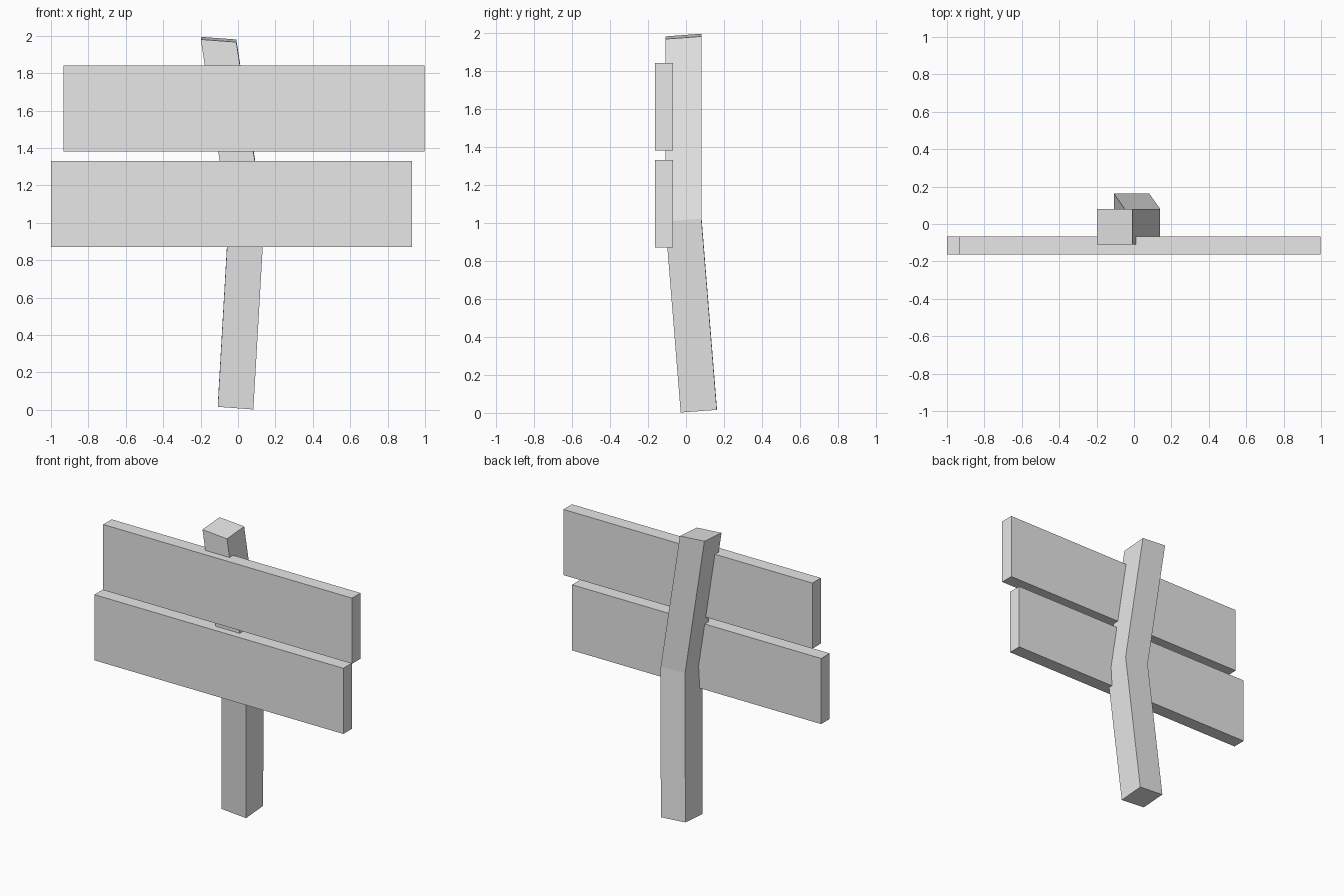
import bpy
import bmesh

cube = bpy.data.objects.get("Cube")
if cube:
    bpy.data.objects.remove(cube, do_unlink=True)

GREY = (0.8, 0.8, 0.8, 1.0)
grey = bpy.data.materials.new("plain_grey")
grey.use_nodes = True
grey.diffuse_color = GREY
grey.node_tree.nodes["Principled BSDF"].inputs["Base Color"].default_value = GREY


def loft(name, sections):
    """Skin a closed solid through four-cornered sections."""
    bm = bmesh.new()
    rings = [[bm.verts.new(p) for p in s] for s in sections]
    bm.faces.new(rings[0])
    bm.faces.new(rings[-1])
    for low, high in zip(rings, rings[1:]):
        for i in range(4):
            j = (i + 1) % 4
            bm.faces.new((low[i], low[j], high[j], high[i]))
    bmesh.ops.recalc_face_normals(bm, faces=bm.faces)
    mesh = bpy.data.meshes.new(name)
    bm.to_mesh(mesh)
    bm.free()
    mesh.materials.append(grey)
    obj = bpy.data.objects.new(name, mesh)
    bpy.context.collection.objects.link(obj)
    return obj


def section(x0, x1, y0, y1, z, tilt=0.0):
    """Rectangle whose left and rear corners rise by the tilt."""
    return [(x0, y0, z + tilt), (x1, y0, z),
            (x1, y1, z + tilt), (x0, y1, z + 2 * tilt)]


# Bent post: foot, bend and top
WIDTH = 0.19
post_path = [(-0.108, -0.028, 0.002), (-0.05, -0.109, 1.007), (-0.199, -0.109, 1.966)]
loft("post", [section(x, x + WIDTH, y, y + WIDTH, z, 0.014) for x, y, z in post_path])

# Two staggered sign boards
for name, x0, x1, z0, z1 in (("upper_board", -0.932, 0.998, 1.38, 1.84),
                             ("lower_board", -1.0, 0.93, 0.87, 1.33)):
    loft(name, [section(x0, x1, -0.162, -0.068, z) for z in (z0, z1)])
